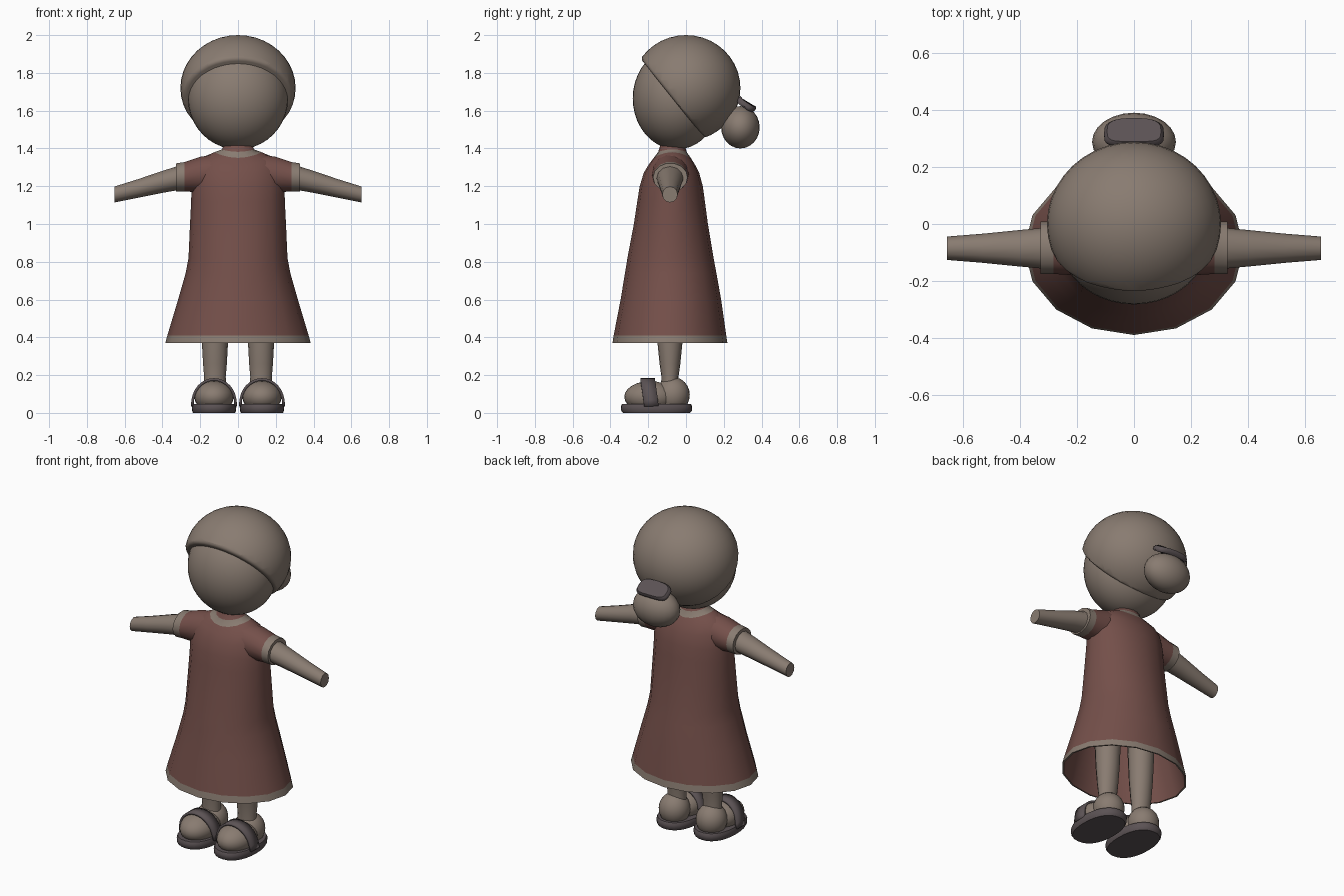
import bpy, bmesh, math
from mathutils import Matrix, Vector

if "Cube" in bpy.data.objects:
    bpy.data.objects.remove(bpy.data.objects["Cube"])


def material(name, r, g, b):
    m = bpy.data.materials.new(name)
    m.diffuse_color = (r, g, b, 1)
    m.use_nodes = True
    m.node_tree.nodes["Principled BSDF"].inputs["Base Color"].default_value = m.diffuse_color
    return m


TAN = material("warm_grey_tan", 0.25, 0.20, 0.165)
RED = material("dusty_red", 0.175, 0.079, 0.068)
DARK = material("dark_mauve_grey", 0.105, 0.085, 0.089)


def finish(name, bm, mats, angle=40):
    bmesh.ops.recalc_face_normals(bm, faces=bm.faces)
    me = bpy.data.meshes.new(name)
    bm.to_mesh(me)
    bm.free()
    for m in mats:
        me.materials.append(m)
    me.shade_smooth()
    me.set_sharp_from_angle(angle=math.radians(angle))
    ob = bpy.data.objects.new(name, me)
    bpy.context.collection.objects.link(ob)
    return ob


def loft(name, rings, mats, bands=(), angle=40):
    """Skin closed rings of points; bands = indices of bands using material 1."""
    bm = bmesh.new()
    vs = [[bm.verts.new(p) for p in r] for r in rings]
    n = len(vs[0])
    for k in range(len(vs) - 1):
        for i in range(n):
            j = (i + 1) % n
            f = bm.faces.new((vs[k][i], vs[k][j], vs[k + 1][j], vs[k + 1][i]))
            f.material_index = 1 if k in bands else 0
    bm.faces.new(vs[0])
    end = bm.faces.new(vs[-1])
    end.material_index = 1 if len(vs) - 2 in bands else 0
    return finish(name, bm, mats, angle)


def angles(n):
    return [2 * math.pi * i / n for i in range(n)]


def flat_ring(x, y, z, rx, ry, n=16, dz=0.0, power=1.0):
    """Horizontal oval; dz lifts its two sides, power < 1 squares it."""
    pts = []
    for a in angles(n):
        c, s = math.cos(a), math.sin(a)
        pts.append((x + rx * math.copysign(abs(c) ** power, c),
                    y + ry * math.copysign(abs(s) ** power, s), z + dz * c * c))
    return pts


def side_ring(x, y, z, ry, rz, n=14):
    return [(x, y + ry * math.cos(a), z + rz * math.sin(a)) for a in angles(n)]


def ellipsoid(name, loc, radii, mat, cut=None, seg=40):
    bm = bmesh.new()
    bmesh.ops.create_uvsphere(bm, u_segments=seg, v_segments=seg // 2, radius=1)
    bmesh.ops.transform(bm, verts=bm.verts,
                        matrix=Matrix.Translation(loc) @ Matrix.Diagonal((*radii, 1)))
    if cut:
        co, no = cut
        r = bmesh.ops.bisect_plane(bm, geom=bm.verts[:] + bm.edges[:] + bm.faces[:],
                                   plane_co=co, plane_no=no, clear_inner=True)
        rim = [e for e in r["geom_cut"] if isinstance(e, bmesh.types.BMEdge)]
        bmesh.ops.contextual_create(bm, geom=rim)
        # rounded rim
        bmesh.ops.bevel(bm, geom=rim, offset=0.015, segments=3, profile=0.5,
                        affect='EDGES')
    return finish(name, bm, [mat], 60)


# Head and hair cap, cut on a slanting hairline
ellipsoid("face", (0, -0.05, 1.665), (0.265, 0.232, 0.27), TAN)
ellipsoid("hair_cap", (0, 0, 1.72), (0.305, 0.288, 0.28), TAN,
          cut=(Vector((0, 0, 1.575)), Vector((0, 1.25, 1)).normalized()))
ellipsoid("hair_bun", (0, 0.288, 1.512), (0.147, 0.102, 0.112), TAN, seg=24)

# Hair tie on top of the bun
tie_rot = Matrix.Rotation(math.radians(-34), 3, 'X')
tie = []
for h, s in ((-0.016, 0.93), (-0.006, 1), (0.006, 1), (0.016, 0.9)):
    r = flat_ring(0, 0, 0, 0.105 * s, 0.055 * s, 24, 0, 0.6)
    tie.append([Vector((0, 0.322, 1.637)) + tie_rot @ Vector((p[0], p[1], h - 1.2 * p[0] ** 2))
                for p in r])
loft("hair_tie", tie, [DARK])

# Dress: lining, hem, skirt, bodice and neck (front z, side lift, rx, y centre, ry)
dress = [(1.15, 0, 0.22, -0.08, 0.145), (0.80, 0, 0.255, -0.082, 0.22),
         (0.41, 0, 0.363, -0.085, 0.288), (0.37, 0, 0.375, -0.085, 0.296),
         (0.37, 0, 0.385, -0.085, 0.304), (0.41, 0, 0.374, -0.085, 0.298),
         (0.60, 0, 0.317, -0.080, 0.266), (0.74, 0, 0.277, -0.081, 0.242),
         (0.82, 0, 0.262, -0.082, 0.228), (1.00, 0, 0.254, -0.080, 0.196),
         (1.12, 0, 0.248, -0.079, 0.179), (1.20, 0, 0.246, -0.078, 0.167),
         (1.27, 0.02, 0.235, -0.077, 0.147), (1.315, 0.035, 0.195, -0.075, 0.122),
         (1.35, 0.03, 0.125, -0.073, 0.098), (1.382, 0.013, 0.085, -0.072, 0.075),
         (1.43, 0, 0.07, -0.07, 0.062)]
loft("dress", [flat_ring(0, y, z, rx, ry, 16, dz) for z, dz, rx, y, ry in dress],
     [RED, TAN], bands=(3, 4, 14), angle=50)

for s, side in ((-1, "right"), (1, "left")):
    # Sleeve with trimmed cuff, and tapered arm
    loft(side + "_sleeve",
         [side_ring(s * x, -0.083, z, ry, rz) for x, z, ry, rz in
          ((0.12, 1.268, 0.10, 0.103), (0.20, 1.262, 0.097, 0.096),
           (0.282, 1.25, 0.092, 0.08), (0.327, 1.246, 0.092, 0.077))],
         [RED, TAN], bands=(2,))
    loft(side + "_arm",
         [side_ring(s * x, -0.085, z, ry, rz, 12) for x, z, ry, rz in
          ((0.29, 1.25, 0.074, 0.066), (0.40, 1.223, 0.064, 0.058),
           (0.53, 1.188, 0.051, 0.049), (0.655, 1.156, 0.041, 0.042))], [TAN])

    # Leg and rounded foot
    x = s * 0.122
    loft(side + "_leg",
         [flat_ring(x, -0.085, z, rx, ry) for z, rx, ry in
          ((0.10, 0.062, 0.05), (0.19, 0.057, 0.045), (0.26, 0.063, 0.055),
           (0.37, 0.069, 0.066), (0.72, 0.08, 0.085))], [TAN])
    x = s * 0.127
    ellipsoid(side + "_toes", (x, -0.19, 0.085), (0.104, 0.137, 0.083), TAN, seg=24)
    ellipsoid(side + "_heel", (x, -0.07, 0.095), (0.09, 0.09, 0.095), TAN, seg=24)

    # Sandal sole
    loft(side + "_sole",
         [flat_ring(x, -0.156, z, 0.118 * k, 0.189 * k, 28, 0, 0.88) for z, k in
          ((0, 0.94), (0.012, 0.99), (0.035, 1), (0.048, 0.96))], [DARK])

    # Sandal strap: an arched band over the foot
    bm = bmesh.new()
    rows = []
    for i in range(17):
        a = math.pi * i / 16
        h = math.sin(a)
        px, pz, lean = x + 0.115 * math.cos(a), 0.035 + 0.142 * h ** 0.9, -0.02 * h
        rows.append([bm.verts.new((px, y + lean, pz)) for y in (-0.222, -0.145)])
    for p, q in zip(rows, rows[1:]):
        bm.faces.new((p[0], p[1], q[1], q[0]))
    strap = finish(side + "_strap", bm, [DARK])
    mod = strap.modifiers.new("thickness", 'SOLIDIFY')
    mod.thickness = 0.014
    mod.offset = 0
